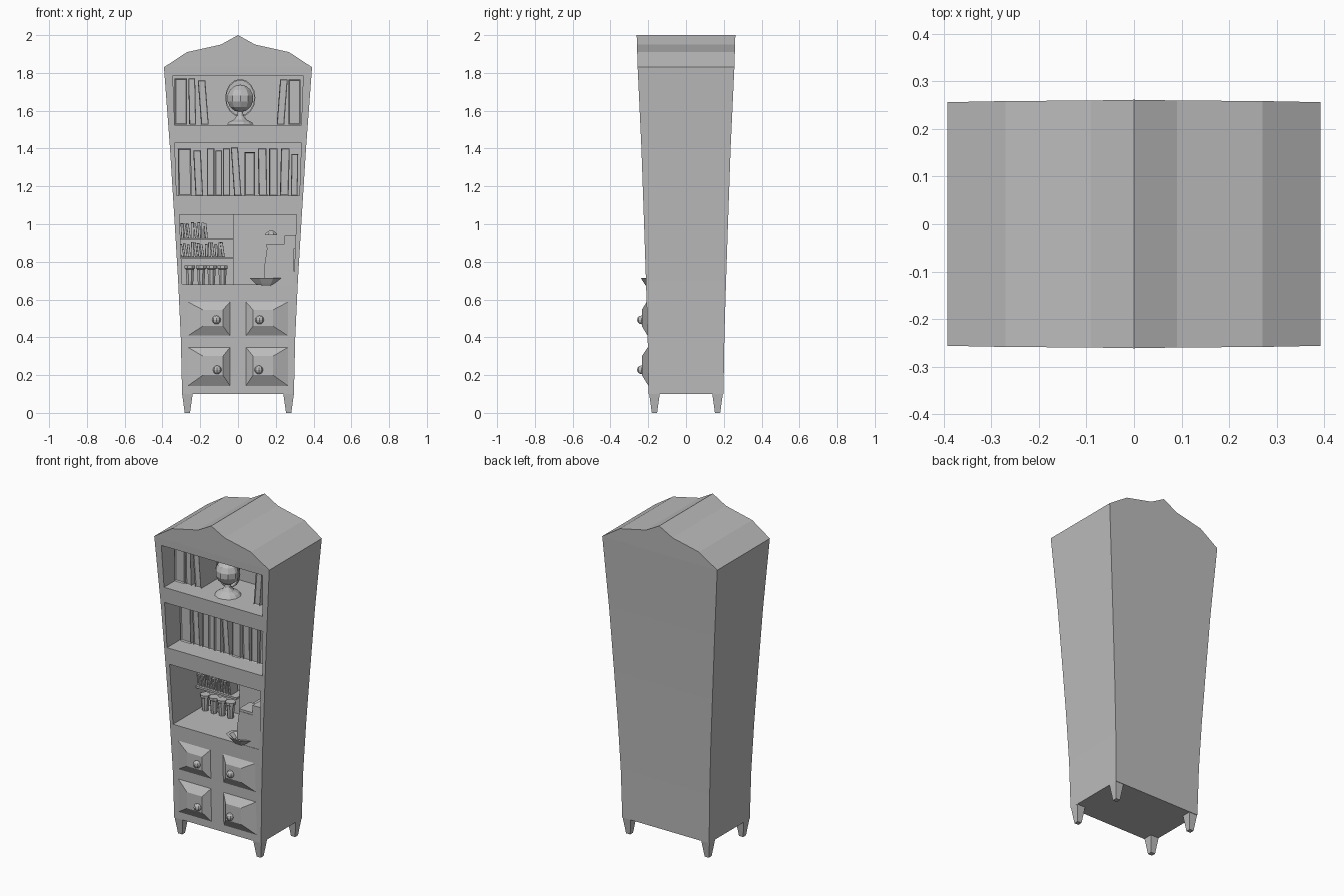
import bpy, bmesh, math, random
from mathutils import Matrix, Vector

if "Cube" in bpy.data.objects:
    bpy.data.objects.remove(bpy.data.objects["Cube"])

random.seed(4)
grey = bpy.data.materials.new("stone grey")
grey.diffuse_color = (0.5, 0.5, 0.5, 1)
grey.use_nodes = True
grey.node_tree.nodes["Principled BSDF"].inputs["Base Color"].default_value = grey.diffuse_color


def finish(name, bm):
    bmesh.ops.recalc_face_normals(bm, faces=bm.faces)
    me = bpy.data.meshes.new(name)
    bm.to_mesh(me)
    bm.free()
    me.materials.append(grey)
    ob = bpy.data.objects.new(name, me)
    bpy.context.collection.objects.link(ob)
    return ob


def loft(name, rings):
    """Skin a list of equal-length point rings and cap both ends."""
    bm = bmesh.new()
    vs = [[bm.verts.new(p) for p in r] for r in rings]
    n = len(vs[0])
    for a, b in zip(vs, vs[1:]):
        for i in range(n):
            bm.faces.new((a[i], a[(i + 1) % n], b[(i + 1) % n], b[i]))
    bm.faces.new(vs[0])
    bm.faces.new(vs[-1])
    return finish(name, bm)


def box(name, x0, x1, y0, y1, z0, z1):
    return loft(name, [[(x0, y0, z), (x1, y0, z), (x1, y1, z), (x0, y1, z)] for z in (z0, z1)])


def lathe(name, x, y, profile, n=8, sy=1.0):
    """Turned part from (radius, height) pairs."""
    ang = [2 * math.pi * (i + 0.5) / n for i in range(n)]
    return loft(name, [[(x + r * math.cos(a), y + sy * r * math.sin(a), z) for a in ang]
                       for r, z in profile])


def ball(name, loc, r, u, v):
    bm = bmesh.new()
    bmesh.ops.create_uvsphere(bm, u_segments=u, v_segments=v, radius=r,
                              matrix=Matrix.Translation(loc))
    return finish(name, bm)


def book(x0, x1, y0, y1, z0, z1, lean=0.0):
    """Book with a recessed front panel; lean shifts the top sideways."""
    bm = bmesh.new()
    bmesh.ops.create_cube(bm, size=1)
    for v in bm.verts:
        t = v.co.z + 0.5
        v.co = ((x0 + x1) / 2 + v.co.x * (x1 - x0) + lean * t,
                y0 + (v.co.y + 0.5) * (y1 - y0), z0 + t * (z1 - z0))
    front = [f for f in bm.faces if f.calc_center_median().y < y0 + 1e-4]
    bmesh.ops.inset_region(bm, faces=front, thickness=0.12 * (x1 - x0), depth=-0.006)
    return finish("book", bm)


# Flared cabinet: (height, half width, half depth)
LEVELS = [(0.1, .296, .198), (0.4, .303, .203), (0.7, .317, .212),
          (1.0, .335, .222), (1.4, .36, .236), (1.83, .392, .256)]


def depth(z):
    for a, b in zip(LEVELS, LEVELS[1:]):
        if z <= b[0]:
            return a[2] + (b[2] - a[2]) * (z - a[0]) / (b[0] - a[0])
    return .256 + (z - 1.83) * .03


half = [(w, z) for z, w, d in LEVELS] + [(.27, 1.91), (.09, 1.95)]
outline = half + [(0, 2.0)] + [(-x, z) for x, z in reversed(half)]
bm = bmesh.new()
fr = [bm.verts.new((x, -depth(z), z)) for x, z in outline]
bk = [bm.verts.new((x, depth(z), z)) for x, z in outline]
n = len(outline)
for i in range(n):
    j = (i + 1) % n
    bm.faces.new((fr[i], fr[j], bk[j], bk[i]))
for side in (fr, bk):
    for i in range(5):
        bm.faces.new((side[i], side[i + 1], side[n - 2 - i], side[n - 1 - i]))
    bm.faces.new(side[5:n - 5])
cabinet = finish("cabinet", bm)

# Three shelf openings: bottom, top, half width at bottom and top, back position
for z0, z1, w0, w1, back in [(1.525, 1.785, .335, .345, .08),
                             (1.15, 1.43, .325, .335, .08),
                             (.68, 1.05, .295, .31, .11)]:
    cut = loft("opening_cutter", [[(-w0, y, z0), (w0, y, z0), (w1, y, z1), (-w1, y, z1)]
                                  for y in (-.5, back)])
    cut.hide_render = True
    m = cabinet.modifiers.new("opening", 'BOOLEAN')
    m.operation, m.solver, m.object = 'DIFFERENCE', 'EXACT', cut
    bpy.context.view_layer.objects.active = cabinet
    bpy.ops.object.modifier_apply(modifier=m.name)
    bpy.data.objects.remove(cut)

for s in (-1, 1):
    # Tapered legs
    for t in (-1, 1):
        loft("leg", [[(s * .268 + a * r, t * .167 + b * r, z)
                      for a, b in ((-1, -1), (1, -1), (1, 1), (-1, 1))]
                     for r, z in ((.014, 0), (.028, .101))])
    # Raised drawer fronts and knobs
    for z0, z1, i0, i1, kx, kz in [(.14, .35, .2, .3, .11, .228), (.405, .59, .46, .545, .114, .492)]:
        outer = [(.04, z0), (.27, z0), (.27, z1), (.04, z1)]
        inner = [(.08, i0), (.185, i0), (.185, i1), (.08, i1)]
        loft("drawer_front", [[(s * x, -depth(z) + .002, z) for x, z in outer],
                              [(s * x, -.234, z) for x, z in inner]])
        ball("drawer_knob", (s * kx, -.236, kz), .023, 8, 6)

# Books on the top shelf
for a, b, top, lean in [(-.335, -.27, 1.77, 0), (-.258, -.222, 1.77, -.005), (-.195, -.155, 1.76, -.018),
                        (.205, .245, 1.765, .018), (.268, .33, 1.765, 0)]:
    book(a, b, -.14, .06, 1.526, top, lean)

# Books on the middle shelf
for a, b, top, lean in [(-.315, -.245, 1.4, -.004), (-.225, -.185, 1.39, -.012), (-.165, -.125, 1.4, 0),
                        (-.12, -.085, 1.39, 0), (-.08, -.042, 1.4, 0), (-.02, .018, 1.405, -.018),
                        (.035, .09, 1.38, 0), (.11, .155, 1.4, -.005), (.165, .21, 1.4, 0),
                        (.222, .268, 1.4, .006), (.28, .315, 1.37, .004)]:
    book(a, b, -.11, .06, 1.151, top, lean)

# Globe with stand and ring
GY = -.115
ball("globe", (.012, GY, 1.665), .073, 10, 7)
lathe("globe_stand", .012, GY, [(.075, 1.526), (.062, 1.54), (.035, 1.553), (.018, 1.575), (.012, 1.6)], 12)
ring = []
for i in range(17):
    a = 2 * math.pi * i / 16
    ring.append([(.012 + r * math.sin(a), GY + y, 1.668 + 1.25 * r * math.cos(a))
                 for r, y in ((.074, -.006), (.08, -.006), (.08, .006), (.074, .006))])
loft("globe_ring", ring)

# Small planks with leaning booklets in the lower opening
for z in (.82, .92):
    box("small_plank", -.306, -.025, .02, .11, z - .006, z + .006)
for z, x_end, h in ((.826, -.075, .08), (.926, -.17, .085)):
    x = -.3
    while x < x_end:
        book(x, x + .014, .03, .1, z, z + h * random.uniform(.8, 1), random.uniform(-.012, 0))
        x += .018

# Jars
for x in (-.255, -.195, -.14, -.082):
    lathe("jar", x, .045, [(.018, .681), (.02, .7), (.023, .76), (.03, .765), (.03, .78)], 8)

# Stepped back wall on the right half
box("back_panel", -.025, .312, .05, .112, .68, 1.05)

# Stepped side wall with ledge, hood lamp and basin
loft("side_wall", [[(x, -.209, z), (.296, -.209, z), (.296, .06, z), (x, .06, z)]
                   for x, z in ((.14, .68), (.14, .78), (.155, .88))])
box("side_wall_top", .245, .304, -.209, .06, .87, .94)
box("ledge", .15, .246, -.206, -.1, .875, .893)
lathe("hood_lamp", .175, .02, [(.036, .942), (.028, .955), (.012, .965)], 8)
lathe("basin", .15, -.18, [(.03, .655), (.065, .685), (.095, .715), (.075, .715), (.045, .69)], 8, .68)
